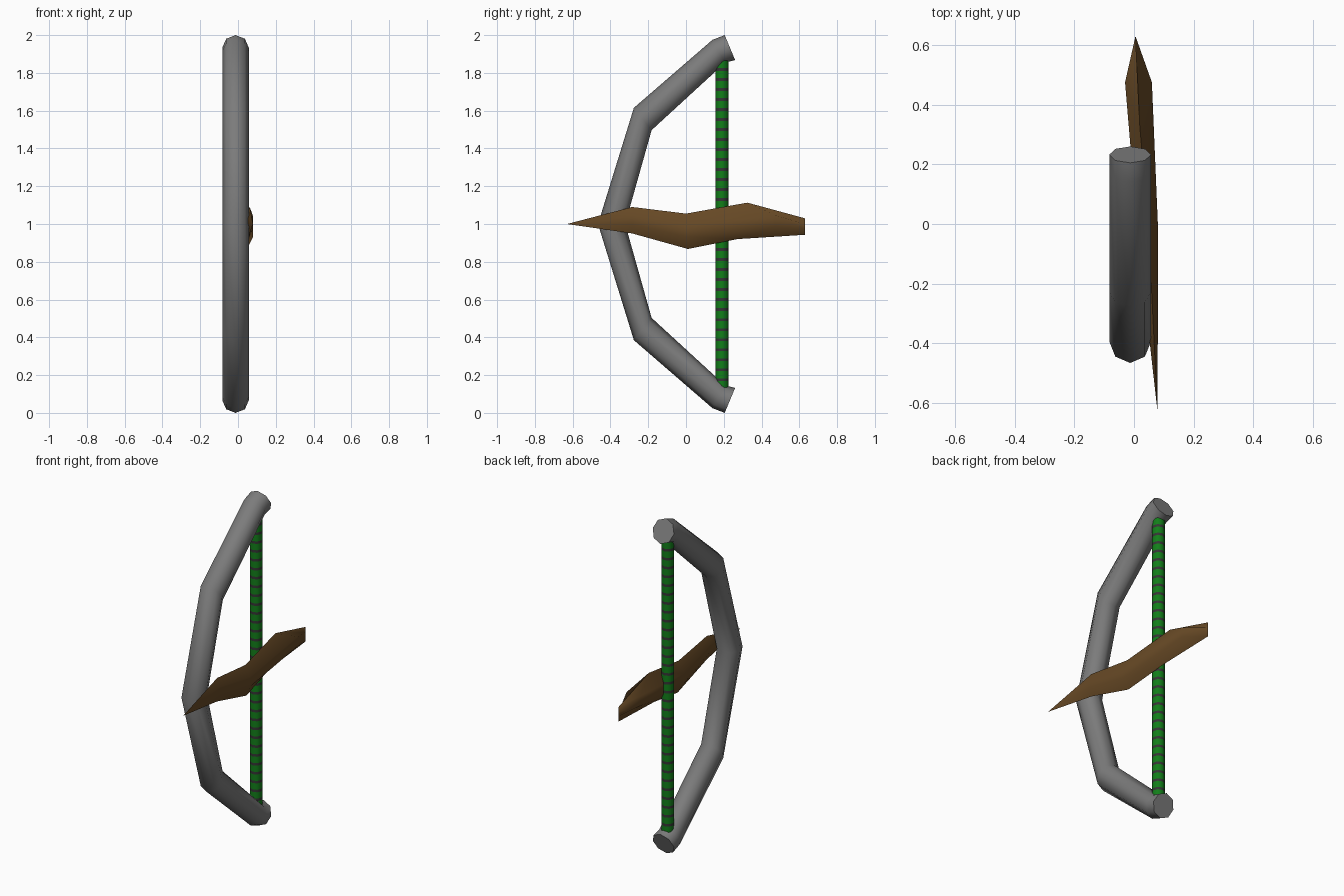
import bpy, bmesh, math
from mathutils import Vector

if "Cube" in bpy.data.objects:
    bpy.data.objects.remove(bpy.data.objects["Cube"])


def material(name, rgb):
    m = bpy.data.materials.new(name)
    m.diffuse_color = (*rgb, 1)
    m.use_nodes = True
    m.node_tree.nodes["Principled BSDF"].inputs["Base Color"].default_value = m.diffuse_color
    return m


GREY = material("grey", (0.2, 0.2, 0.2))
BROWN = material("brown", (0.138, 0.068, 0.019))
GREEN = material("green", (0.006, 0.21, 0.01))
DARK = material("dark grey", (0.035, 0.035, 0.035))
CX = -0.013  # centre plane of bow and string


def loft(name, rings, mats, angle, pick=lambda i: 0):
    """Skin a list of equal-sized rings and cap both ends."""
    bm = bmesh.new()
    vs = [[bm.verts.new(p) for p in r] for r in rings]
    n = len(rings[0])
    for i in range(len(vs) - 1):
        for k in range(n):
            f = bm.faces.new((vs[i][k], vs[i][(k + 1) % n],
                              vs[i + 1][(k + 1) % n], vs[i + 1][k]))
            f.material_index = pick(i)
    bm.faces.new(vs[0])
    bm.faces.new(vs[-1])
    bmesh.ops.remove_doubles(bm, verts=bm.verts, dist=0.0005)
    bmesh.ops.recalc_face_normals(bm, faces=bm.faces)
    me = bpy.data.meshes.new(name)
    bm.to_mesh(me)
    bm.free()
    for m in mats:
        me.materials.append(m)
    ob = bpy.data.objects.new(name, me)
    bpy.context.collection.objects.link(ob)
    bpy.ops.object.select_all(action='DESELECT')
    ob.select_set(True)
    bpy.context.view_layer.objects.active = ob
    bpy.ops.object.shade_smooth_by_angle(angle=math.radians(angle))
    return ob


# Bow limbs: outer and inner (y, z) of each mitred ring, upper half mirrored
half = [((0.205, 1.0), (0.26, 0.868)), ((0.14, 0.975), (0.208, 0.855)),
        ((-0.276, 0.615), (-0.182, 0.497))]
mid = [((-0.466, 0.0), (-0.322, 0.0))]
profile = half + mid + [((a[0], -a[1]), (b[0], -b[1])) for a, b in reversed(half)]
rings = []
for (oy, oz), (iy, iz) in profile:
    c = Vector((CX, (oy + iy) / 2, 1 + (oz + iz) / 2))
    h = Vector((0, (oy - iy) / 2, (oz - iz) / 2))
    rings.append([c + h * math.cos(k * math.pi / 4)
                  + Vector((0.07 * math.sin(k * math.pi / 4), 0, 0)) for k in range(8)])
loft("bow_limbs", rings, [GREY], 50)

# Bowstring: thin tube with narrow dark bands
levels = []
z = 0.13
while z < 1.84:
    levels += [z, z + 0.038]
    z += 0.053
levels.append(1.87)
rings = [[Vector((CX + 0.035 * math.cos(k * math.pi / 4),
                  0.19 + 0.035 * math.sin(k * math.pi / 4), lv)) for k in range(8)]
         for lv in levels]
loft("bowstring", rings, [GREEN, DARK], 50, lambda i: i % 2)

# Arrow: y/z of top, y/z of bottom, y of sides, left x, right x
stations = [
    (-0.63, 1.0, -0.63, 1.0, -0.63, 0.079, 0.079),
    (-0.285, 1.09, -0.285, 0.95, -0.285, 0.04, 0.08),
    (0.0, 1.055, 0.01, 0.868, 0.0, 0.01, 0.08),
    (0.325, 1.113, 0.27, 0.92, 0.475, -0.03, 0.06),
    (0.63, 1.03, 0.63, 0.943, 0.63, 0.005, 0.005),
]
rings = []
for ty, tz, by, bz, sy, xl, xr in stations:
    xm = xl + (xr - xl) * 0.55
    mz, dz = (tz + bz) / 2, (tz - bz) * 0.15
    rings.append([Vector(p) for p in (
        (xm, ty, tz), (xr, sy, mz + dz), (xr, sy, mz - dz),
        (xm, by, bz), (xl, sy, mz - dz), (xl, sy, mz + dz))])
loft("arrow", rings, [BROWN], 60)
